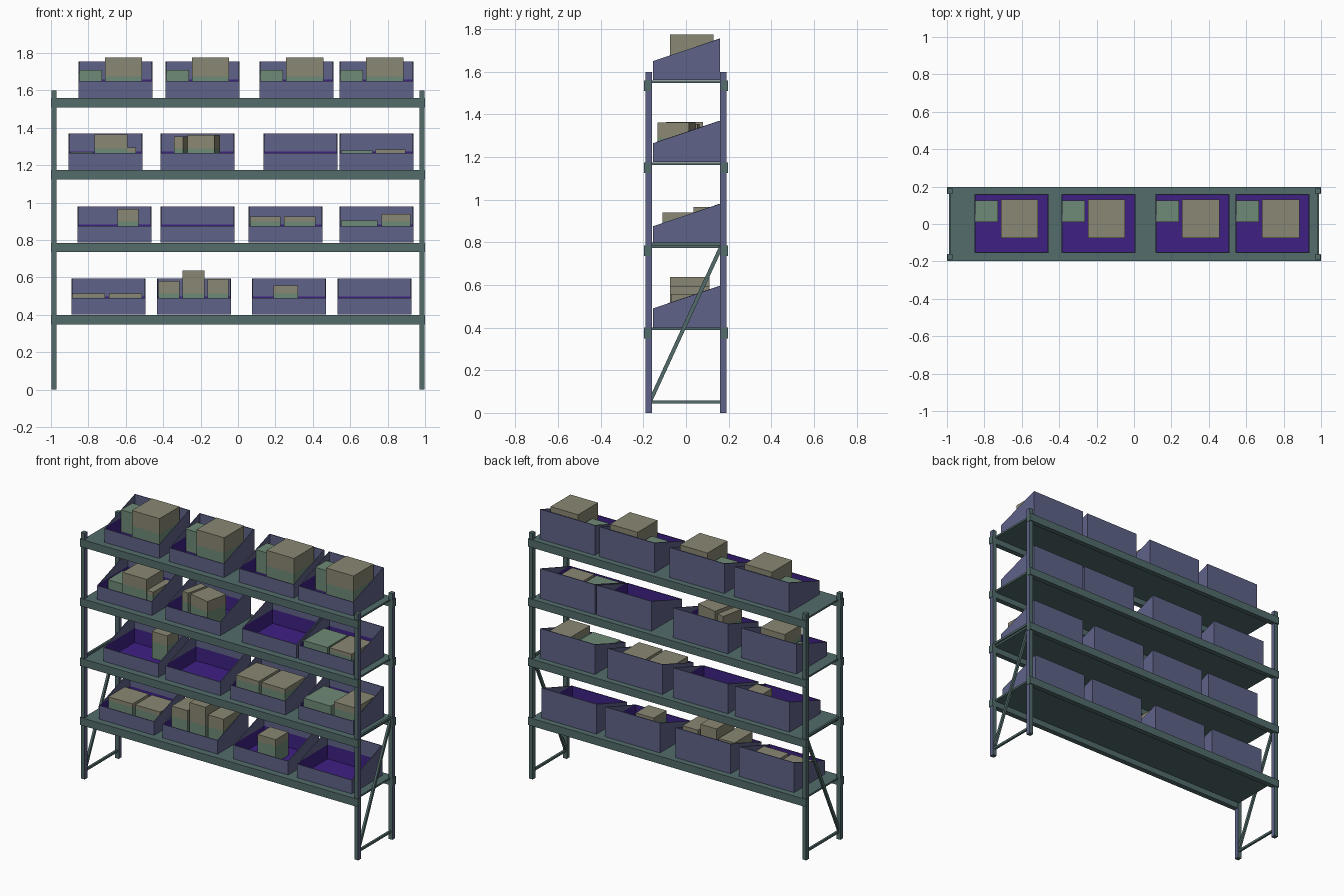
import bpy, bmesh, math
from mathutils import Matrix, Vector

if "Cube" in bpy.data.objects:
    bpy.data.objects.remove(bpy.data.objects["Cube"])


def material(name, rgb):
    lin = [((c / 255 + 0.055) / 1.055) ** 2.4 for c in rgb]
    m = bpy.data.materials.new(name)
    m.diffuse_color = (*lin, 1)
    m.use_nodes = True
    m.node_tree.nodes["Principled BSDF"].inputs["Base Color"].default_value = m.diffuse_color
    return m


STEEL = material("steel_green", (82, 108, 107))
BLUE = material("bin_blue", (94, 99, 136))
PURPLE = material("bin_inside_purple", (62, 32, 132))
TAN = material("carton_tan", (138, 135, 115))
GREEN = material("carton_green", (110, 138, 118))


def add(name, mesh, loc=(0, 0, 0), rot=0):
    ob = bpy.data.objects.new(name, mesh)
    ob.location = loc
    ob.rotation_euler.z = rot
    bpy.context.collection.objects.link(ob)
    return ob


def block(name, lo, hi, mats, rule=None, cut=None, tilt=None, loc=(0, 0, 0), rot=0):
    """Box from corner to corner; rule picks the material of each face."""
    lo, hi = Vector(lo), Vector(hi)
    bm = bmesh.new()
    bmesh.ops.create_cube(bm, size=1, matrix=Matrix.Translation((lo + hi) / 2)
                          @ Matrix.Diagonal((*(hi - lo), 1)))
    if tilt:
        bmesh.ops.transform(bm, matrix=tilt, verts=bm.verts)
    if cut:
        bmesh.ops.bisect_plane(bm, geom=bm.verts[:] + bm.edges[:] + bm.faces[:],
                               plane_co=(0, 0, cut), plane_no=(0, 0, 1))
    bm.normal_update()
    for f in bm.faces:
        f.material_index = rule(f) if rule else 0
    me = bpy.data.meshes.new(name)
    bm.to_mesh(me)
    bm.free()
    for m in mats:
        me.materials.append(m)
    return add(name, me, loc, rot)


# Frame: posts, cross bars and diagonal braces at both ends
for s, side in ((-1, "left"), (1, "right")):
    for y, end in ((-0.175, "front"), (0.175, "back")):
        block(f"{end}_{side}_post", (s * 0.984 - 0.014, y - 0.015, 0),
              (s * 0.984 + 0.014, y + 0.015, 1.6), [STEEL, BLUE],
              lambda f: int(f.normal.x > 0.5))
    for z in (0.05, 0.792):
        block(f"{side}_cross_bar", (s * 0.983 - 0.007, -0.165, z - 0.007),
              (s * 0.983 + 0.007, 0.165, z + 0.007), [STEEL])
    a, b = Vector((s * 0.983, -0.17, 0.05)), Vector((s * 0.983, 0.165, 0.78))
    d = b - a
    tilt = Matrix.Translation((a + b) / 2) @ Matrix.Rotation(-math.atan2(d.y, d.z), 4, 'X')
    block(f"{side}_brace", (-0.007, -0.009, -d.length / 2),
          (0.007, 0.009, d.length / 2), [STEEL], tilt=tilt)

# Shelves: deck with a front and a back beam
LEVELS = (0.4, 0.785, 1.175, 1.56)
for z in LEVELS:
    block("shelf_deck", (-0.98, -0.17, z - 0.012), (0.98, 0.17, z), [STEEL])
    for y in (-0.18, 0.18):
        block("shelf_beam", (-1, y - 0.017, z - 0.05), (1, y + 0.017, z), [STEEL])


# Sloped open bin, one shared mesh: outer shell, rim and inner shell
def bin_mesh(w=0.395, t=0.005, y0=-0.155, y1=0.16, zf=0.09, zb=0.195, band=0.098):
    bm = bmesh.new()

    def ring(i, z_front, z_back):
        pts = ((i, y0 + i, z_front), (w - i, y0 + i, z_front),
               (w - i, y1 - i, z_back), (i, y1 - i, z_back))
        return [bm.verts.new(p) for p in pts]

    rings = [ring(0, 0.001, 0.001), ring(0, zf, zb), ring(t, zf, zb), ring(t, 0.006, 0.006)]
    bm.faces.new(rings[0][::-1])
    for n in range(3):
        for k in range(4):
            j = (k + 1) % 4
            f = bm.faces.new((rings[n][k], rings[n][j], rings[n + 1][j], rings[n + 1][k]))
            f.material_index = int(n == 2)
    bm.faces.new(rings[3]).material_index = 1
    # the inside is purple only up to the front rim
    inner = [f for f in bm.faces if f.material_index == 1]
    geom = inner + list({e for f in inner for e in f.edges}) + list({v for f in inner for v in f.verts})
    bmesh.ops.bisect_plane(bm, geom=geom, plane_co=(0, 0, band), plane_no=(0, 0, 1))
    for f in bm.faces:
        if f.material_index == 1 and f.calc_center_median().z > band:
            f.material_index = 0
    me = bpy.data.meshes.new("storage_bin")
    bm.to_mesh(me)
    bm.free()
    me.materials.append(BLUE)
    me.materials.append(PURPLE)
    return me


BIN = bin_mesh()
BIN_X = ((-0.89, -0.433, 0.075, 0.532), (-0.858, -0.414, 0.056, 0.543),
         (-0.906, -0.414, 0.136, 0.543), (-0.853, -0.388, 0.115, 0.543))
for z, row in zip(LEVELS, BIN_X):
    for x in row:
        add("storage_bin", BIN, (x, 0, z))


# Cartons: tan, green on the lower part of the sides
def carton(level, x0, x1, y0, y1, h, green=False, rot=0):
    z = LEVELS[level]
    w, d = (x1 - x0) / 2, (y1 - y0) / 2
    c = min(0.115, h * 0.8)
    block("carton", (-w, -d, 0.007), (w, d, h), [TAN, GREEN],
          lambda f: int(green or f.calc_center_median().z < c), cut=c,
          loc=((x0 + x1) / 2, (y0 + y1) / 2, z), rot=math.radians(rot))


# bottom shelf
carton(0, -0.884, -0.71, -0.07, 0.1, 0.115)
carton(0, -0.69, -0.512, -0.07, 0.1, 0.115)
carton(0, -0.425, -0.312, -0.075, 0.11, 0.18)
carton(0, -0.297, -0.18, -0.075, 0.11, 0.237)
carton(0, -0.163, -0.052, -0.075, 0.11, 0.193)
carton(0, 0.19, 0.32, -0.07, 0.06, 0.158)
# second shelf
carton(1, -0.645, -0.532, 0.035, 0.15, 0.18)
carton(1, 0.063, 0.227, -0.11, 0.1, 0.142)
carton(1, 0.246, 0.415, -0.11, 0.1, 0.142)
carton(1, 0.55, 0.745, -0.11, 0.1, 0.12, green=True)
carton(1, 0.768, 0.922, -0.11, 0.1, 0.155)
# third shelf
carton(2, -0.767, -0.592, -0.093, 0.08, 0.19)
carton(2, -0.59, -0.545, -0.093, 0.1, 0.12)
carton(2, -0.895, -0.775, -0.06, 0.1, 0.095, green=True)
carton(2, -0.256, -0.109, -0.12, 0.03, 0.186, rot=-12)
carton(2, -0.328, -0.278, -0.09, 0.06, 0.18, rot=-12)
carton(2, 0.55, 0.72, -0.11, 0.1, 0.105, green=True)
carton(2, 0.735, 0.895, -0.11, 0.1, 0.108)
# top shelf: the same pair in every bin
for x in BIN_X[3]:
    carton(3, x + 0.006, x + 0.125, 0.01, 0.125, 0.15, green=True)
    carton(3, x + 0.142, x + 0.341, -0.075, 0.13, 0.215)
